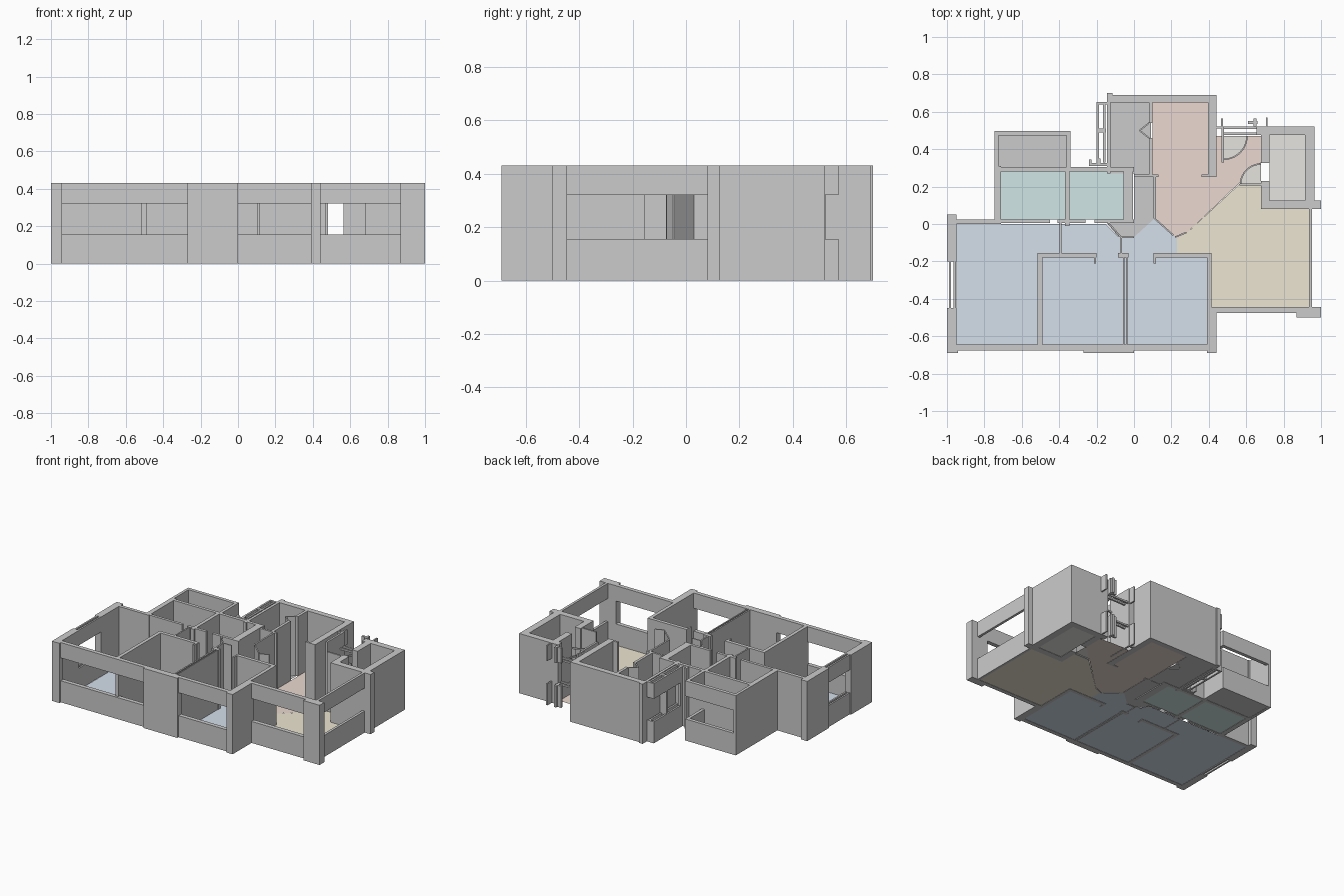
import bpy, bmesh, math

H, SILL, HEAD = 0.43, 0.155, 0.32
FULL = ((0, H),)
OPEN = ((0, SILL), (HEAD, H))          # parapet below and lintel above a window
BARS = ((SILL - 0.012, SILL), (HEAD, HEAD + 0.012))


def finish(name, bm, colour=None):
    me = bpy.data.meshes.new(name)
    bmesh.ops.recalc_face_normals(bm, faces=bm.faces)
    bm.to_mesh(me)
    bm.free()
    ob = bpy.data.objects.new(name, me)
    bpy.context.collection.objects.link(ob)
    if colour:
        mat = bpy.data.materials.new(name)
        mat.diffuse_color = (*colour, 1)
        me.materials.append(mat)
    return ob


def prism(bm, pts, z0, z1):
    low = [bm.verts.new((x, y, z0)) for x, y in pts]
    top = [bm.verts.new((x, y, z1)) for x, y in pts]
    bm.faces.new(low)
    bm.faces.new(top)
    n = len(pts)
    for i in range(n):
        j = (i + 1) % n
        bm.faces.new((low[i], low[j], top[j], top[i]))


def walls(name, rects, spans=FULL):
    """Each rect is x0, x1, y0, y1; spans are height ranges."""
    bm = bmesh.new()
    for x0, x1, y0, y1 in rects:
        for z0, z1 in spans:
            prism(bm, [(x0, y0), (x1, y0), (x1, y1), (x0, y1)], z0, z1)
    return finish(name, bm)


def strip(name, a, b, t=0.008, spans=FULL):
    """Thin slanted panel between two plan points."""
    bm = bmesh.new()
    dx, dy = b[0] - a[0], b[1] - a[1]
    k = t / 2 / math.hypot(dx, dy)
    nx, ny = -dy * k, dx * k
    for z0, z1 in spans:
        prism(bm, [(a[0] + nx, a[1] + ny), (a[0] - nx, a[1] - ny),
                   (b[0] - nx, b[1] - ny), (b[0] + nx, b[1] + ny)], z0, z1)
    return finish(name, bm)


def floor(name, pts, colour, z=0.002):
    bm = bmesh.new()
    bm.faces.new([bm.verts.new((x, y, z)) for x, y in pts])
    ob = finish(name, bm, colour)
    if ob.data.polygons[0].normal.z < 0:
        ob.data.flip_normals()


def box(x0, x1, y0, y1):
    return [(x0, y0), (x1, y0), (x1, y1), (x0, y1)]


def arc(cx, cy, r, a0, a1, n=10):
    return [(cx + r * math.cos(math.radians(a0 + (a1 - a0) * i / n)),
             cy + r * math.sin(math.radians(a0 + (a1 - a0) * i / n))) for i in range(n + 1)]


# Coloured room floors
floor("bedroom_floor", [(-0.95, -0.65), (0.40, -0.65), (0.40, -0.16), (0.23, -0.16), (0.23, -0.08),
                        (0.19, -0.04), (0.11, 0.03), (0, -0.07), (-0.08, -0.07), (-0.15, 0.0),
                        (-0.95, 0.0)], (0.66, 0.74, 0.83))
floor("living_floor", [(0.23, -0.16), (0.41, -0.16), (0.41, -0.45), (0.94, -0.45), (0.94, 0.08),
                       (0.68, 0.08), (0.68, 0.21), (0.56, 0.21), (0.28, -0.05), (0.23, -0.08)],
      (0.84, 0.79, 0.64))
floor("dining_floor", [(0.10, 0.65), (0.40, 0.65), (0.40, 0.26), (0.44, 0.26), (0.44, 0.47), (0.68, 0.47),
                       (0.68, 0.33), (0.28, -0.05), (0.23, -0.08), (0.11, 0.03), (0.11, 0.25),
                       (0.10, 0.25)], (0.83, 0.70, 0.64))
floor("kitchen_floor", [(-0.13, 0.65), (0.09, 0.65), (0.09, 0.26), (0.11, 0.25), (0.11, 0.03),
                        (0, -0.07), (-0.08, -0.07), (-0.15, 0.01), (0, 0.01), (0, 0.27),
                        (-0.13, 0.27)], (0.74, 0.75, 0.72))
floor("bath_floor_left", box(-0.71, -0.37, 0.025, 0.285), (0.64, 0.79, 0.79))
floor("bath_floor_right", box(-0.345, -0.055, 0.025, 0.285), (0.64, 0.79, 0.79))
floor("balcony_floor", box(-0.73, -0.36, 0.30, 0.475), (0.68, 0.68, 0.68))
floor("shaft_floor", box(0.725, 0.915, 0.125, 0.475), (0.80, 0.78, 0.75))

# Outer walls and pillars
walls("left_pillars", [(-1, -0.95, -0.20, 0.05), (-1, -0.95, -0.69, -0.45)])
walls("left_window_wall", [(-0.99, -0.978, -0.45, -0.20), (-0.965, -0.953, -0.45, -0.20)], OPEN)
walls("front_pillars", [(-0.27, 0, -0.69, -0.645), (0.39, 0.44, -0.69, -0.445),
                        (0.87, 1, -0.50, -0.445), (-0.95, -0.94, -0.69, -0.65)])
walls("front_window_walls", [(-0.95, -0.27, -0.675, -0.645), (0, 0.39, -0.675, -0.645),
                             (0.44, 0.87, -0.475, -0.445)], OPEN)
walls("right_window_wall", [(0.935, 0.953, -0.445, 0.08)], OPEN)
walls("front_window_posts", [(-0.515, -0.49, -0.66, -0.64)])

# Lift shaft with a door gap
walls("shaft_walls", [(0.68, 0.725, 0.08, 0.23), (0.68, 0.725, 0.325, 0.52), (0.68, 0.965, 0.475, 0.52),
                      (0.915, 0.965, 0.12, 0.475), (0.725, 1, 0.08, 0.125)])

# Bathrooms and rear balcony
walls("bath_walls", [(-0.95, -0.74, 0.0, 0.025), (-0.745, -0.71, 0.0, 0.31), (-0.71, -0.45, 0.005, 0.025),
                     (-0.41, -0.26, 0.005, 0.025), (-0.21, 0.0, 0.005, 0.025), (-0.745, 0.0, 0.282, 0.305),
                     (-0.37, -0.345, -0.01, 0.285), (-0.055, -0.005, 0.02, 0.285)])
walls("balcony_side", [(-0.745, -0.725, 0.305, 0.497)])
walls("balcony_parapets", [(-0.725, -0.34, 0.472, 0.497), (-0.362, -0.34, 0.305, 0.472)], OPEN)

# Inner partitions
walls("bedroom_partitions", [(-0.515, -0.49, -0.65, -0.155), (-0.49, -0.20, -0.18, -0.155),
                             (-0.085, -0.03, -0.18, -0.155), (-0.06, -0.05, -0.65, -0.18),
                             (-0.042, -0.034, -0.65, -0.18),
                             (0.11, 0.415, -0.18, -0.155), (0.39, 0.415, -0.45, -0.18),
                             (-0.397, -0.387, -0.155, 0.01), (-0.073, -0.063, -0.155, -0.07),
                             (-0.215, -0.203, -0.21, -0.155), (0.105, 0.117, -0.21, -0.155)])
strip("hall_panel_left", (-0.14, 0.01), (-0.07, -0.07))
strip("hall_panel_right", (-0.07, -0.07), (0.0, -0.07))
strip("hall_panel_slant", (0.11, 0.03), (0.21, -0.06))
strip("hall_panel_corner", (0.22, -0.07), (0.28, -0.045))

# Kitchen and dining walls
walls("kitchen_walls", [(-0.145, 0.44, 0.65, 0.69), (-0.145, -0.125, 0.27, 0.65), (0.395, 0.44, 0.25, 0.65),
                        (0.36, 0.395, 0.25, 0.265), (0.0, 0.13, 0.25, 0.265), (0.105, 0.117, 0.03, 0.25),
                        (0.08, 0.10, 0.54, 0.65), (0.08, 0.10, 0.265, 0.46), (-0.145, -0.115, 0.65, 0.70)])
strip("folding_door_rear", (0.08, 0.54), (0.03, 0.50))
strip("folding_door_front", (0.03, 0.50), (0.08, 0.46))
walls("service_window_bands", [(-0.20, -0.187, 0.33, 0.65), (-0.165, -0.152, 0.33, 0.65),
                               (-0.20, -0.145, 0.64, 0.652)], OPEN)
walls("service_window_posts", [(-0.20, -0.15, 0.49, 0.51), (-0.24, -0.145, 0.31, 0.325),
                               (-0.24, -0.228, 0.31, 0.345), (-0.20, -0.18, 0.325, 0.35)])

# Entrance frames, posts and door swings
walls("entrance_bars", [(0.48, 0.66, 0.507, 0.52), (0.48, 0.66, 0.475, 0.488)], BARS)
walls("entrance_posts", [(0.44, 0.482, 0.51, 0.522), (0.468, 0.482, 0.33, 0.51), (0.655, 0.68, 0.475, 0.52)])
walls("entrance_short_posts", [(0.465, 0.475, 0.52, 0.565), (0.705, 0.715, 0.52, 0.57),
                               (0.61, 0.66, 0.535, 0.55), (0.64, 0.655, 0.52, 0.565)], OPEN)
for i, (cx, cy, r, a0, a1) in enumerate([(0.48, 0.47, 0.128, 270, 360), (0.68, 0.21, 0.115, 90, 180)]):
    floor(f"door_swing_floor_{i}", [(cx, cy)] + arc(cx, cy, r, a0, a1), (0.78, 0.77, 0.73), 0.006)
    bm = bmesh.new()
    ring = arc(cx, cy, r, a0, a1) + arc(cx, cy, r - 0.008, a1, a0)
    for z0, z1 in BARS:
        prism(bm, ring, z0, z1)
    finish(f"door_swing_{i}", bm)
walls("shaft_door_leaf", [(0.565, 0.68, 0.205, 0.217)])
